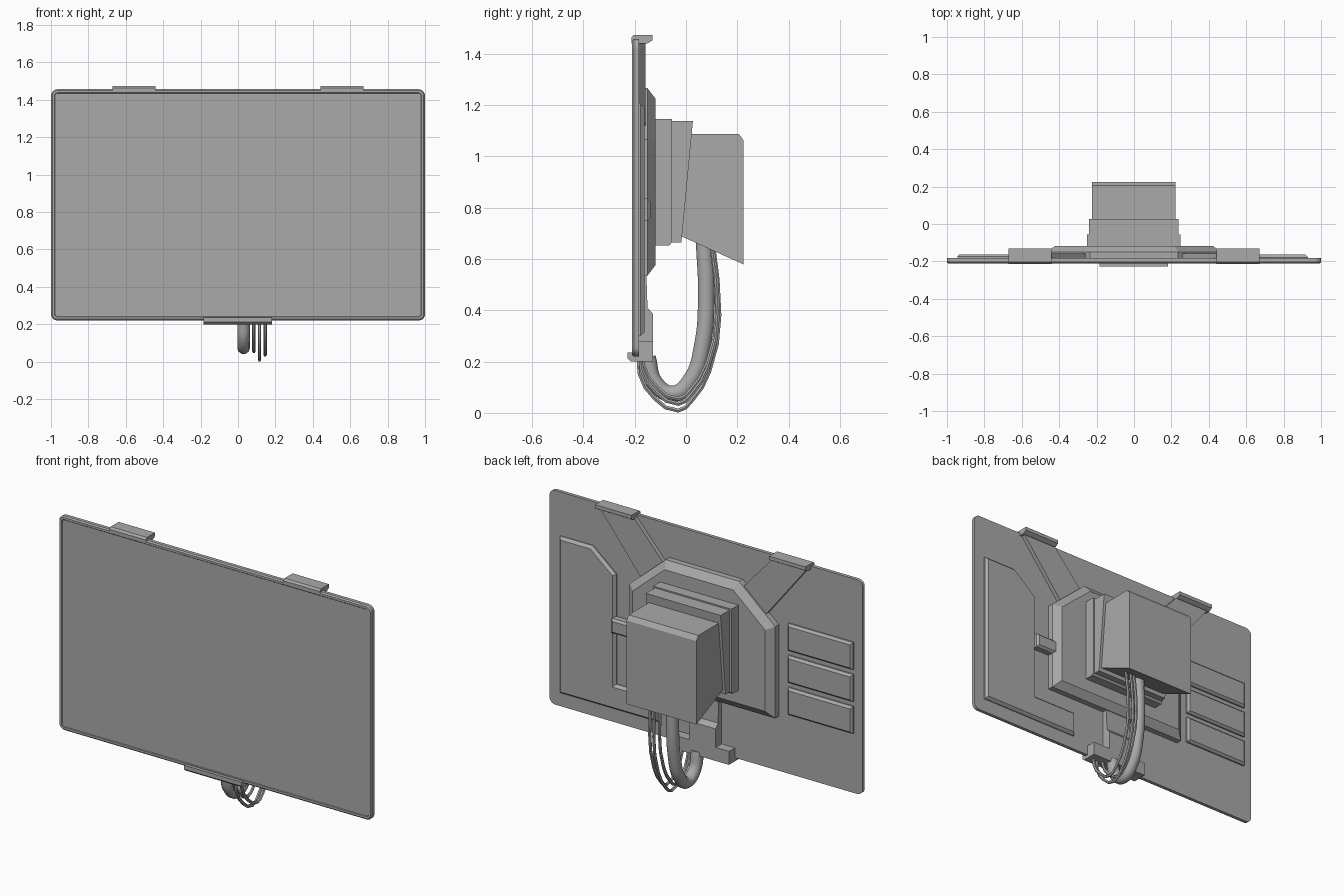
import bpy, bmesh
from math import sin, cos, pi, radians

if "Cube" in bpy.data.objects:
    bpy.data.objects.remove(bpy.data.objects["Cube"])

grey = bpy.data.materials.new("plain_grey")
grey.use_nodes = True
GREY = (0.4, 0.4, 0.4, 1)
grey.diffuse_color = GREY
grey.node_tree.nodes["Principled BSDF"].inputs["Base Color"].default_value = GREY


def add_object(name, data):
    obj = bpy.data.objects.new(name, data)
    bpy.context.collection.objects.link(obj)
    data.materials.append(grey)
    return obj


def prism(name, outline, start, end, axis="y", steps=()):
    """Extrude an outline along y (x,z points) or x (y,z points), then
    finish the end cap with (inset, offset) steps."""
    bm = bmesh.new()

    def place(p, d):
        return (p[0], d, p[1]) if axis == "y" else (d, p[0], p[1])
    a = [bm.verts.new(place(p, start)) for p in outline]
    b = [bm.verts.new(place(p, end)) for p in outline]
    n = len(outline)
    bm.faces.new(a)
    cap = bm.faces.new(b[::-1])
    for i in range(n):
        j = (i + 1) % n
        bm.faces.new((a[j], a[i], b[i], b[j]))
    bmesh.ops.recalc_face_normals(bm, faces=bm.faces)
    for inset, offset in steps:
        bmesh.ops.inset_region(bm, faces=[cap], thickness=inset, use_even_offset=True)
        for v in cap.verts:
            v.co.y += offset
    bmesh.ops.recalc_face_normals(bm, faces=bm.faces)
    mesh = bpy.data.meshes.new(name)
    bm.to_mesh(mesh)
    bm.free()
    return add_object(name, mesh)


def rect(x0, x1, z0, z1):
    return [(x0, z0), (x1, z0), (x1, z1), (x0, z1)]


def rounded_rect(x0, x1, z0, z1, r, seg=5):
    pts = []
    corners = [(x1 - r, z1 - r), (x0 + r, z1 - r), (x0 + r, z0 + r), (x1 - r, z0 + r)]
    for k, (cx, cz) in enumerate(corners):
        for i in range(seg + 1):
            t = pi / 2 * (k + i / seg)
            pts.append((cx + r * cos(t), cz + r * sin(t)))
    return pts


def cable(name, x, path, radius, smooth):
    curve = bpy.data.curves.new(name, "CURVE")
    curve.dimensions = "3D"
    curve.bevel_depth = radius
    curve.bevel_resolution = 3 if smooth else 1
    curve.resolution_u = 6 if smooth else 2
    curve.use_fill_caps = True
    spline = curve.splines.new("BEZIER")
    spline.bezier_points.add(len(path) - 1)
    for point, (y, z) in zip(spline.bezier_points, path):
        point.co = (x, y, z)
        point.handle_left_type = point.handle_right_type = "AUTO"
    temp = bpy.data.objects.new(name + "_guide", curve)
    bpy.context.collection.objects.link(temp)
    graph = bpy.context.evaluated_depsgraph_get()
    mesh = bpy.data.meshes.new_from_object(temp.evaluated_get(graph))
    bpy.data.objects.remove(temp)
    mesh.materials.clear()
    obj = add_object(name, mesh)
    bpy.ops.object.select_all(action="DESELECT")
    obj.select_set(True)
    bpy.context.view_layer.objects.active = obj
    bpy.ops.object.shade_smooth_by_angle(angle=radians(50 if smooth else 20))


BACK = -0.183

# Display panel with a chamfered rim and slightly sunken screen
prism("display_panel", rounded_rect(-1, 1, 0.22, 1.457, 0.035), BACK, -0.203,
      steps=[(0.007, -0.007), (0.012, 0), (0.003, 0.003)])

# Raised areas on the back
foot_shape = [(0.93, 0.30), (0.93, 1.205), (0.72, 1.205), (0.57, 1.08),
              (0.57, 0.445), (0.285, 0.445), (0.285, 0.30)]
prism("angled_back_rib", foot_shape, BACK, -0.178, steps=[(0.014, 0.016)])
for i in range(3):
    z = 0.565 + 0.185 * i
    prism(f"back_pad_{i + 1}", rect(-0.945, -0.53, z, z + 0.157), BACK, -0.175,
          steps=[(0.012, 0.013)])
prism("side_connector", rect(0.42, 0.58, 0.75, 0.835), BACK, -0.15, steps=[(0.012, 0.012)])

# Mounting plate with cut upper corners
half = [(0.465, 0.535), (0.465, 1.065), (0.234, 1.265)]
prism("mounting_plate", half + [(-x, z) for x, z in half[::-1]], BACK, -0.15,
      steps=[(0.042, 0.032)])

# Upper straps and the clips over the panel edge
clip = [(-0.213, 1.44), (-0.213, 1.462), (-0.203, 1.473), (-0.13, 1.473),
        (-0.13, 1.452), (-0.15, 1.44)]
strap = [(0.665, 1.45), (0.445, 1.45), (0.24, 1.22), (0.38, 1.09)]
for side, s in (("left", 1), ("right", -1)):
    prism(f"{side}_strap", [(s * x, z) for x, z in strap], BACK, -0.158)
    prism(f"{side}_top_clip", clip, s * 0.44, s * 0.672, "x")

# Lower clip and the riser joining it to the mounting plate
prism("bottom_clip", [(-0.215, 0.2), (-0.128, 0.2), (-0.128, 0.278), (-0.19, 0.278),
                      (-0.19, 0.235), (-0.228, 0.235), (-0.228, 0.212)],
      -0.185, 0.182, "x")
prism("bottom_riser", [(-0.19, 0.2), (-0.128, 0.2), (-0.128, 0.385), (-0.15, 0.41),
                       (-0.155, 0.56), (-0.19, 0.56)], -0.1, 0.07, "x")

# Stacked wall bracket: base slab, tilted wedge and main housing
prism("base_slab", [(-0.12, 0.652), (-0.065, 0.652), (-0.055, 0.664), (-0.055, 1.145),
                    (-0.12, 1.145)], -0.252, 0.248, "x")
prism("tilt_wedge", [(-0.065, 0.664), (-0.018, 0.664), (0.027, 1.137), (-0.06, 1.137)],
      -0.24, 0.238, "x")
prism("main_housing", [(-0.022, 0.69), (0.225, 0.578), (0.225, 1.06), (0.207, 1.086),
                       (0.02, 1.086)], -0.224, 0.222, "x")

# Cables looping from the housing to the lower clip
cable("thick_cable", 0.03, [(0.07, 0.68), (0.079, 0.45), (0.065, 0.27), (0.02, 0.13),
                            (-0.05, 0.074), (-0.12, 0.115), (-0.15, 0.215)], 0.034, True)
loop = [(0.105, 0.66), (0.13, 0.38), (0.09, 0.16), (0.02, 0.045), (-0.03, 0.009),
        (-0.12, 0.055), (-0.18, 0.15), (-0.182, 0.22)]
for i, (x, k) in enumerate([(0.085, 0.93), (0.115, 1.0), (0.145, 0.96)]):
    path = [(y * k, 0.66 - (0.66 - z) * k) for y, z in loop]
    cable(f"thin_cable_{i + 1}", x, path, 0.009, False)
